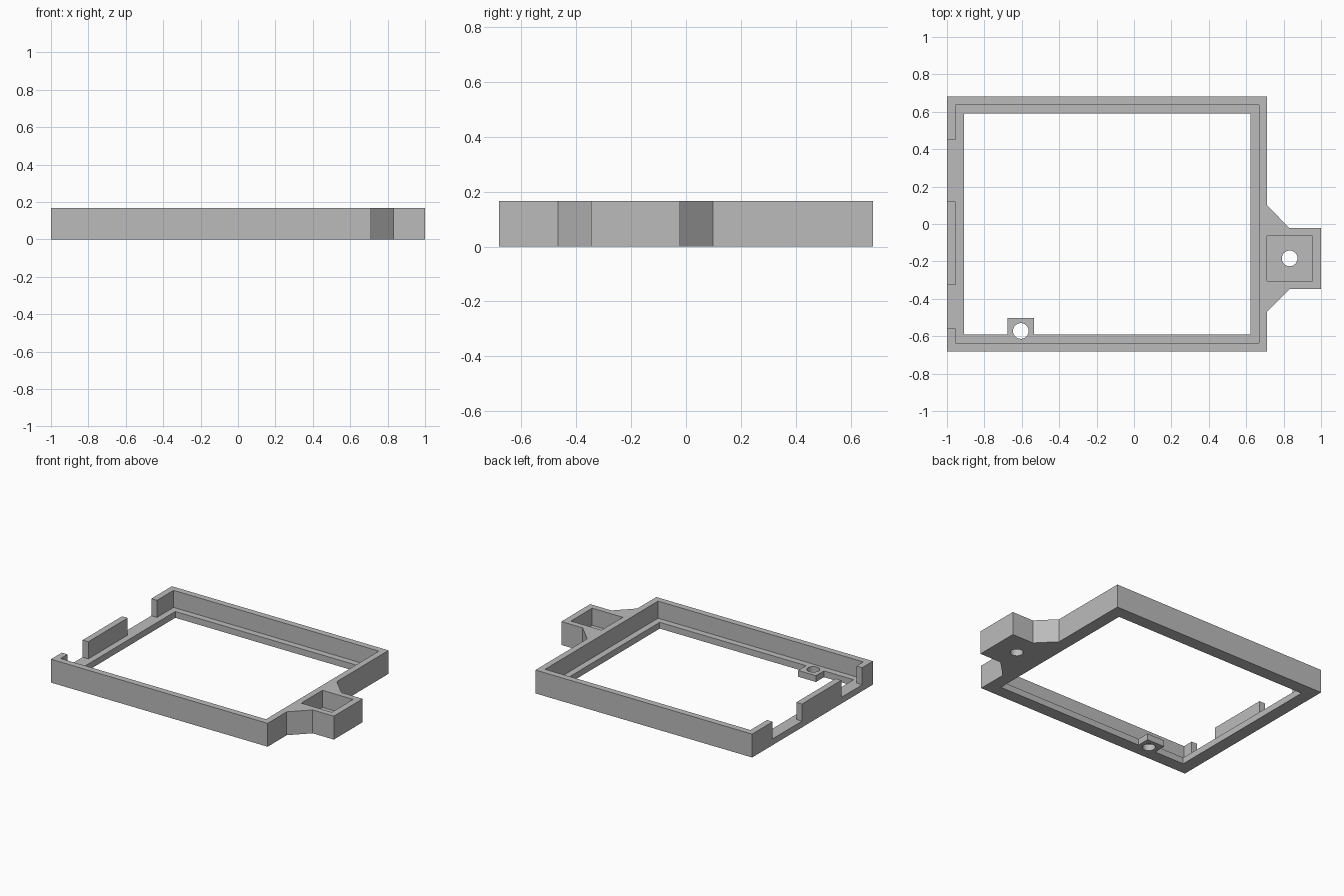
import bpy, bmesh
from math import cos, sin, tau

if "Cube" in bpy.data.objects:
    bpy.data.objects.remove(bpy.data.objects["Cube"], do_unlink=True)

HEIGHT = 0.167   # overall height
FLOOR = 0.045    # thickness of ledge and pocket floor
WALL = 0.045     # wall thickness
LEDGE = 0.09     # wall plus ledge
LEFT, RIGHT, DEPTH = -1.0, 0.712, 0.682

grey = bpy.data.materials.new("Plain grey")
grey.use_nodes = True
colour = (0.5, 0.5, 0.5, 1)
grey.diffuse_color = colour
grey.node_tree.nodes["Principled BSDF"].inputs["Base Color"].default_value = colour


def prism(name, points, z0, z1):
    """Extrude a flat outline between two heights."""
    bm = bmesh.new()
    face = bm.faces.new([bm.verts.new((x, y, z0)) for x, y in points])
    top = bmesh.ops.extrude_face_region(bm, geom=[face])["geom"]
    for v in top:
        if isinstance(v, bmesh.types.BMVert):
            v.co.z = z1
    bmesh.ops.recalc_face_normals(bm, faces=bm.faces)
    mesh = bpy.data.meshes.new(name)
    bm.to_mesh(mesh)
    bm.free()
    mesh.materials.append(grey)
    obj = bpy.data.objects.new(name, mesh)
    bpy.context.collection.objects.link(obj)
    return obj


def rect(x0, x1, y0, y1):
    return [(x0, y0), (x1, y0), (x1, y1), (x0, y1)]


def circle(x, y, r, n=32):
    return [(x + r * cos(tau * i / n), y + r * sin(tau * i / n)) for i in range(n)]


# Solid outline: rectangular frame with the side mount and its flared braces
frame = prism("bezel_frame", [
    (LEFT, -DEPTH), (RIGHT, -DEPTH), (RIGHT, -0.467), (0.832, -0.347), (1, -0.347),
    (1, -0.022), (0.832, -0.022), (RIGHT, 0.098), (RIGHT, DEPTH), (LEFT, DEPTH)], 0, HEIGHT)

# Through opening, notched around the screw tab on the front ledge
x0, x1, y = LEFT + LEDGE, RIGHT - LEDGE, DEPTH - LEDGE
opening = [(x0, -y), (-0.675, -y), (-0.675, -0.502), (-0.535, -0.502),
           (-0.535, -y), (x1, -y), (x1, y), (x0, y)]
low, high = -0.1, HEIGHT + 0.1

cutters = [
    prism("recess_cutter", rect(LEFT + WALL, RIGHT - WALL, WALL - DEPTH, DEPTH - WALL), FLOOR, high),
    prism("opening_cutter", opening, low, high),
    prism("pocket_cutter", rect(RIGHT, 0.954, -0.304, -0.064), FLOOR, high),
    prism("mount_hole_cutter", circle(0.832, -0.184, 0.042), low, high),
    prism("tab_hole_cutter", circle(-0.605, -0.572, 0.042), low, high),
]
# Two gaps in the end wall
for a, b in ((-0.56, -0.325), (0.12, 0.45)):
    cutters.append(prism("gap_cutter", rect(-1.1, LEFT + WALL + 0.02, a, b), FLOOR, high))

for cutter in cutters:
    cutter.hide_render = True
    mod = frame.modifiers.new(cutter.name, "BOOLEAN")
    mod.operation, mod.solver, mod.object = "DIFFERENCE", "EXACT", cutter

# Bake the cuts and drop the helpers
bpy.context.view_layer.update()
graph = bpy.context.evaluated_depsgraph_get()
cut_mesh = bpy.data.meshes.new_from_object(frame.evaluated_get(graph))
frame.modifiers.clear()
frame.data = cut_mesh
for cutter in cutters:
    bpy.data.objects.remove(cutter, do_unlink=True)

# Smooth hole walls, sharp edges elsewhere
bpy.context.view_layer.objects.active = frame
frame.select_set(True)
bpy.ops.object.shade_smooth_by_angle()
